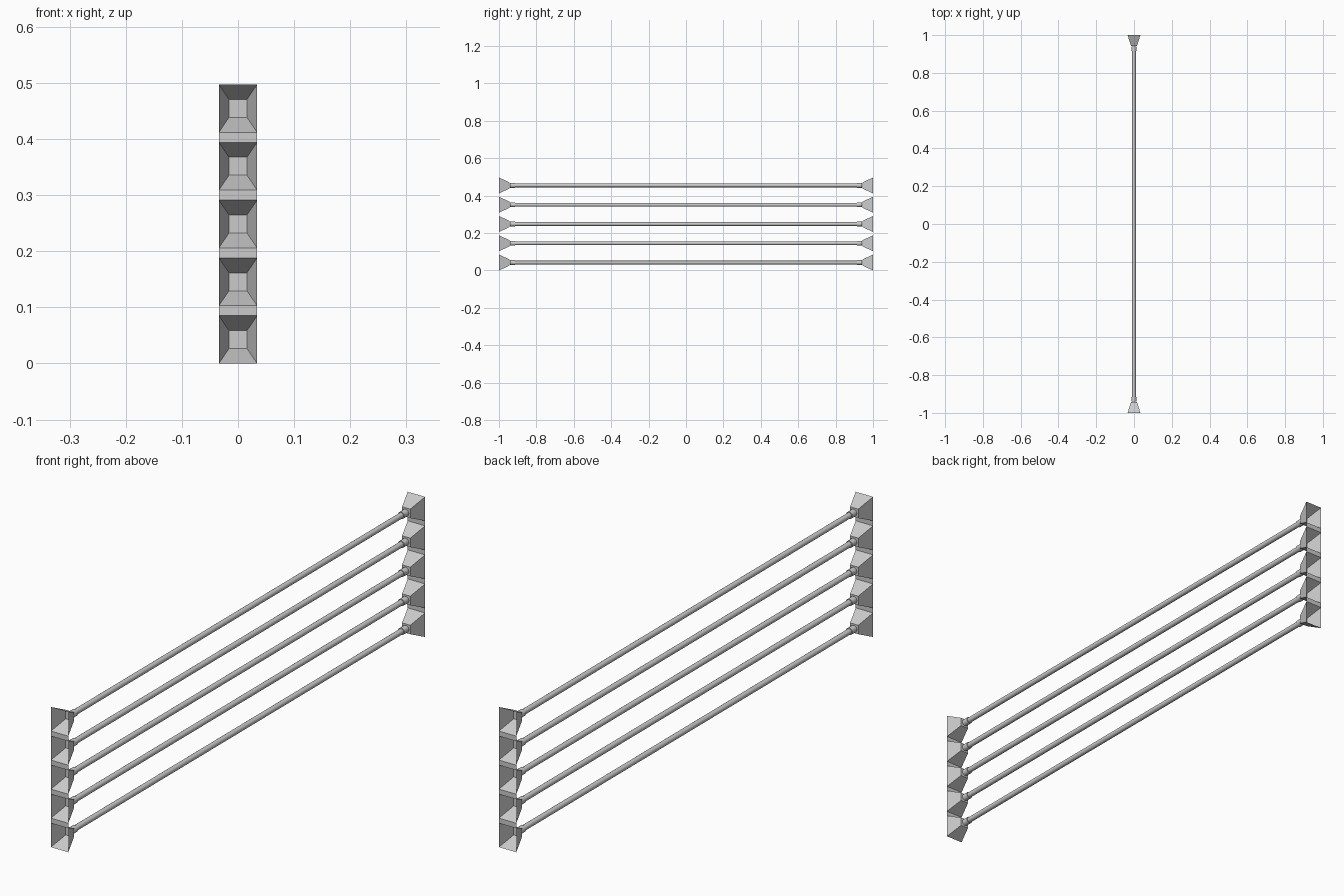
import bpy, bmesh, math
from mathutils import Matrix

if "Cube" in bpy.data.objects:
    bpy.data.objects.remove(bpy.data.objects["Cube"])

PITCH, Z0 = 0.103, 0.0425      # bar spacing and height of the lowest bar
HALF_X, HALF_Z = 0.034, 0.0425 # bracket mouth
TIP, DEPTH = 0.016, 0.057      # bracket tip half size and depth


def finish(bm, name, smooth=False):
    mesh = bpy.data.meshes.new(name)
    bm.to_mesh(mesh)
    bm.free()
    obj = bpy.data.objects.new(name, mesh)
    bpy.context.collection.objects.link(obj)
    if smooth:
        bpy.ops.object.select_all(action='DESELECT')
        obj.select_set(True)
        bpy.context.view_layer.objects.active = obj
        bpy.ops.object.shade_smooth_by_angle(angle=math.radians(40))
    return obj


def cylinder(name, y0, y1, z, r):
    bm = bmesh.new()
    m = Matrix.Translation((0, (y0 + y1) / 2, z)) @ Matrix.Rotation(math.pi / 2, 4, 'X')
    bmesh.ops.create_cone(bm, cap_ends=True, segments=16, radius1=r, radius2=r,
                          depth=abs(y1 - y0), matrix=m)
    return finish(bm, name, True)


def rect(bm, hx, hz, y, z):
    return [bm.verts.new((sx * hx, y, z + sz * hz))
            for sx, sz in ((-1, -1), (1, -1), (1, 1), (-1, 1))]


def end_bracket(name, s, z):
    # hollow pyramid, open towards the wall
    bm = bmesh.new()
    a = rect(bm, HALF_X, HALF_Z, s, z)
    b = rect(bm, TIP, TIP, s * (1 - DEPTH), z)
    for i in range(4):
        j = (i + 1) % 4
        bm.faces.new((a[i], a[j], b[j], b[i]))
    bm.faces.new(b)
    if s > 0:
        bmesh.ops.reverse_faces(bm, faces=bm.faces)
    bm.normal_update()
    # make the tip face point along the bar
    tip = max(bm.faces, key=lambda f: -abs(f.calc_center_median().y))
    if tip.normal.y * s > 0:
        bmesh.ops.reverse_faces(bm, faces=bm.faces)
    bmesh.ops.recalc_face_normals(bm, faces=bm.faces)
    return finish(bm, name)


def wall_strip(name, s, z):
    # thin flat link between neighbouring brackets
    bm = bmesh.new()
    v = rect(bm, HALF_X, PITCH / 2 - HALF_Z, s, z)
    bm.faces.new(v if s > 0 else v[::-1])
    bmesh.ops.reverse_faces(bm, faces=bm.faces)
    return finish(bm, name)


for i in range(5):
    z = Z0 + i * PITCH
    cylinder(f"bar_{i}", -0.94, 0.94, z, 0.0098)
    for side, s in (("front", -1), ("back", 1)):
        end_bracket(f"{side}_bracket_{i}", s, z)
        cylinder(f"{side}_collar_{i}", s * 0.94, s * 0.915, z, 0.0125)
        if i < 4:
            wall_strip(f"{side}_strip_{i}", s, z + PITCH / 2)
